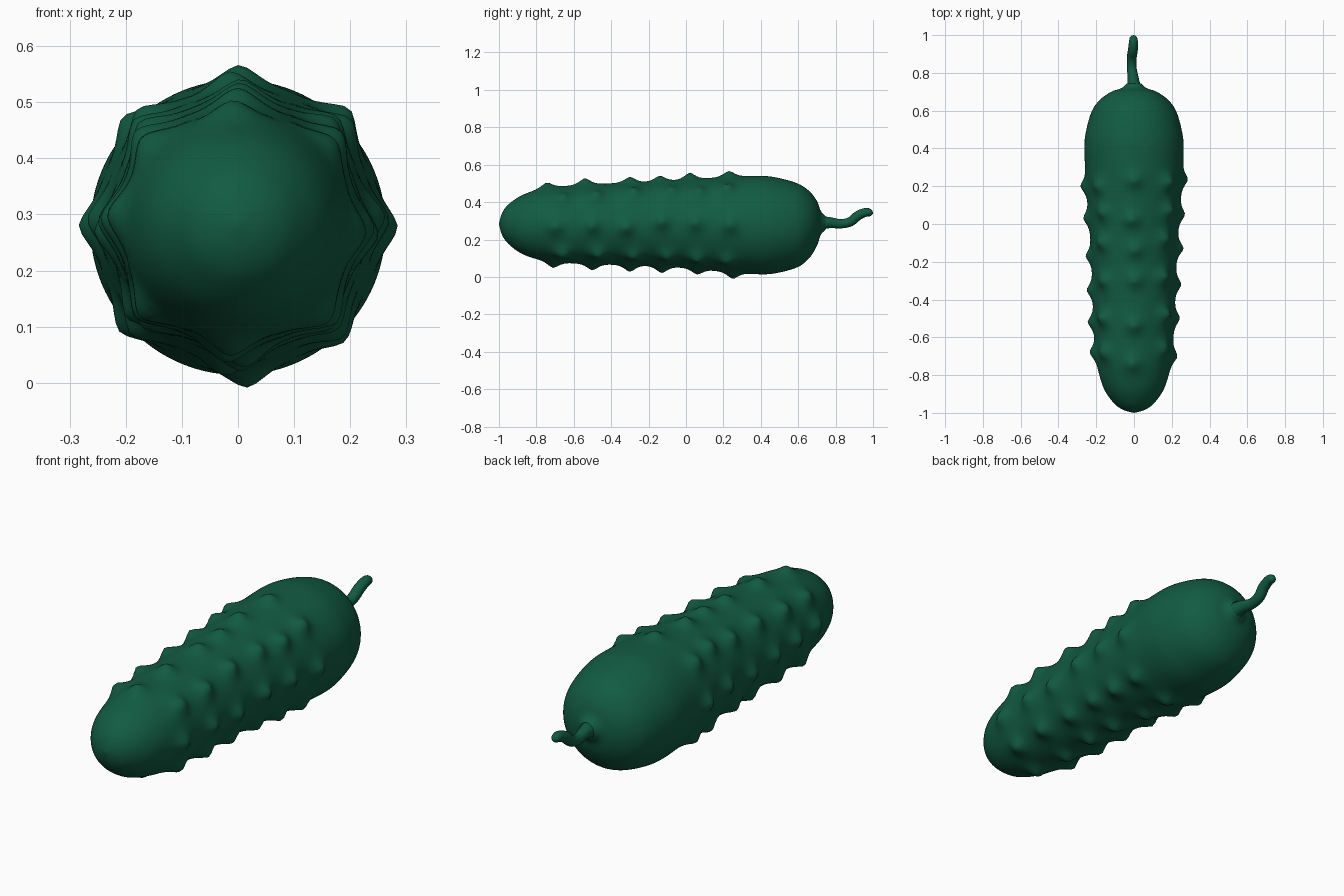
import bpy, bmesh, random
from math import pi, sin, cos, exp, hypot

if "Cube" in bpy.data.objects:
    bpy.data.objects.remove(bpy.data.objects["Cube"])

random.seed(4)
green = bpy.data.materials.new("green_skin")
green.diffuse_color = (0.006, 0.105, 0.055, 1)
green.use_nodes = True
green.node_tree.nodes["Principled BSDF"].inputs["Base Color"].default_value = green.diffuse_color

# Body profile: y, radius, centre height
PROFILE = [(-1, 0, .283), (-.985, .055, .283), (-.95, .105, .282), (-.87, .16, .28),
           (-.75, .194, .28), (-.6, .208, .281), (-.4, .217, .283), (-.2, .224, .284),
           (0, .236, .284), (.2, .252, .281), (.4, .263, .277), (.5, .252, .276),
           (.6, .222, .276), (.66, .178, .28), (.7, .12, .286), (.72, .065, .289),
           (.745, .037, .289)]


def catmull(pts, steps):
    out = []
    for i in range(len(pts) - 1):
        p = [pts[max(0, min(len(pts) - 1, i + k))] for k in (-1, 0, 1, 2)]
        for s in range(steps):
            t = s / steps
            out.append(tuple(.5 * (2*b + (c-a)*t + (2*a-5*b+4*c-d)*t*t + (3*b-a-3*c+d)*t**3)
                             for a, b, c, d in zip(*p)))
    return out + [pts[-1]]


# Resample the profile evenly enough to carry the bumps
rings = []
prof = catmull(PROFILE, 14)
for p in prof:
    if not rings or hypot(p[0] - rings[-1][0], p[1] - rings[-1][1]) > .011:
        rings.append(p)
rings.append(prof[-1])

# Eight rows of six warts: y, angle, height
ROWS = {0: (-.7, -.5, -.32, -.13, .05, .235), 1: (-.66, -.48, -.28, -.08, .07, .22),
        2: (-.745, -.54, -.3, -.14, .02, .23), 3: (-.68, -.5, -.3, -.1, .06, .2),
        4: (-.68, -.52, -.35, -.17, .03, .2), 5: (-.64, -.45, -.26, -.1, .08, .22),
        6: (-.71, -.5, -.3, -.13, .06, .25), 7: (-.66, -.47, -.28, -.1, .06, .22)}
warts = [(y, k * pi / 4 + random.uniform(-.09, .06), random.uniform(.03, .037))
         for k, ys in ROWS.items() for y in ys]


def wart_height(y, a, r):
    h = 0
    for wy, wa, wh in warts:
        if abs(y - wy) < .12:
            da = (a - wa + pi) % (2 * pi) - pi
            d = hypot(y - wy, r * da) / .04
            h += wh * exp(-d ** 1.6)
    return h


# Warty body
N = 112
bm = bmesh.new()
tip = bm.verts.new((0, rings[0][0], rings[0][2]))
loops = []
for y, r, cz in rings[1:]:
    loop = []
    for i in range(N):
        a = 2 * pi * i / N
        q = r + wart_height(y, a, r)
        loop.append(bm.verts.new((q * cos(a), y, cz + q * sin(a))))
    loops.append(loop)
for i in range(N):
    j = (i + 1) % N
    bm.faces.new((tip, loops[0][i], loops[0][j]))
    for A, B in zip(loops, loops[1:]):
        bm.faces.new((A[i], B[i], B[j], A[j]))
bmesh.ops.recalc_face_normals(bm, faces=bm.faces)
me = bpy.data.meshes.new("cucumber_body")
bm.to_mesh(me)
bm.free()
me.shade_smooth()
me.materials.append(green)
bpy.context.collection.objects.link(bpy.data.objects.new("cucumber_body", me))

# Curved stem: x, y, z, radius
STEM = [(0, .72, .289, .038), (-.005, .77, .29, .03), (-.012, .83, .284, .025),
        (-.012, .88, .296, .026), (-.006, .92, .328, .026), (-.003, .96, .345, .024),
        (-.003, .985, .344, .02), (-.003, .996, .343, .011), (-.003, 1, .343, .001)]
pts = catmull(STEM, 5)
cu = bpy.data.curves.new("stem", 'CURVE')
cu.dimensions = '3D'
cu.bevel_depth = 1
cu.bevel_resolution = 5
cu.use_fill_caps = True
sp = cu.splines.new('POLY')
sp.points.add(len(pts) - 1)
for p, (x, y, z, r) in zip(sp.points, pts):
    p.co = (x, y, z, 1)
    p.radius = r
sp.use_smooth = True
cu.materials.append(green)
bpy.context.collection.objects.link(bpy.data.objects.new("stem", cu))
